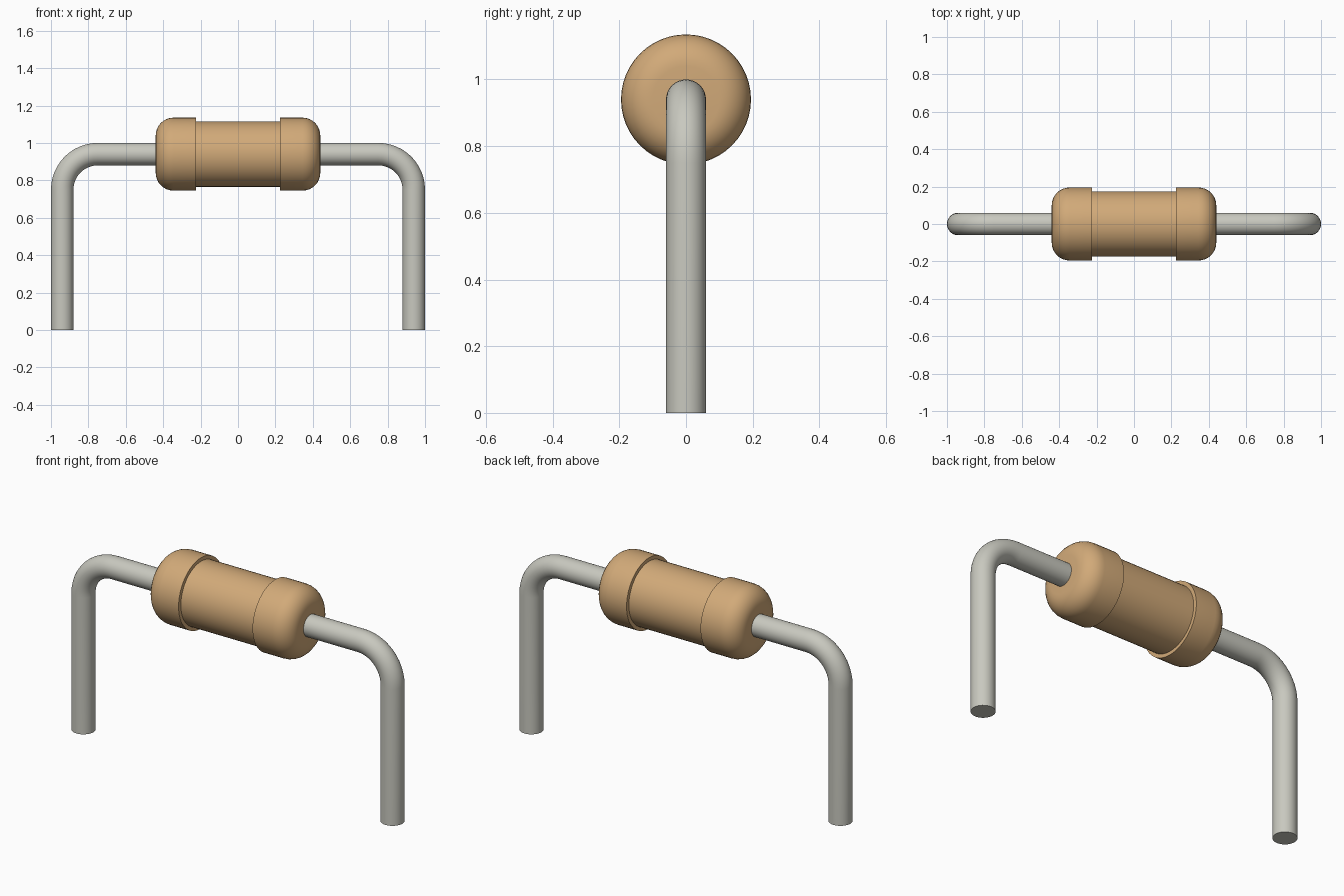
import bpy, bmesh, math
from mathutils import Vector

cube = bpy.data.objects.get("Cube")
if cube:
    bpy.data.objects.remove(cube)

AXIS_Z = 0.94      # height of the body axis
WIRE_R = 0.06      # lead wire radius
BEND_R = 0.19      # bend radius along the wire centre line


def material(name, rgb):
    mat = bpy.data.materials.new(name)
    mat.use_nodes = True
    mat.diffuse_color = (*rgb, 1)
    bsdf = mat.node_tree.nodes["Principled BSDF"]
    bsdf.inputs["Base Color"].default_value = (*rgb, 1)
    bsdf.inputs["Roughness"].default_value = 0.6
    return mat


def finish(name, bm, mat):
    bmesh.ops.recalc_face_normals(bm, faces=bm.faces)
    mesh = bpy.data.meshes.new(name)
    bm.to_mesh(mesh)
    bm.free()
    mesh.materials.append(mat)
    obj = bpy.data.objects.new(name, mesh)
    bpy.context.collection.objects.link(obj)
    bpy.ops.object.select_all(action='DESELECT')
    obj.select_set(True)
    bpy.context.view_layer.objects.active = obj
    bpy.ops.object.shade_smooth_by_angle(angle=math.radians(35))
    return obj


def skin(name, rings, mat):
    """Join rings of points into a capped tube."""
    bm = bmesh.new()
    loops = [[bm.verts.new(p) for p in ring] for ring in rings]
    n = len(loops[0])
    for a, b in zip(loops, loops[1:]):
        for i in range(n):
            j = (i + 1) % n
            bm.faces.new((a[i], a[j], b[j], b[i]))
    bm.faces.new(loops[0])
    bm.faces.new(loops[-1])
    return finish(name, bm, mat)


def ring(centre, side, radius, n):
    """Circle spanned by the y axis and the given side direction."""
    return [centre + radius * (math.cos(t) * side + math.sin(t) * Vector((0, 1, 0)))
            for t in (2 * math.pi * i / n for i in range(n))]


tan = material("tan_ceramic", (0.64, 0.40, 0.19))
metal = material("grey_metal", (0.58, 0.58, 0.52))

# Body: one turned profile of (x, radius), with rounded raised end caps
ROUND = 0.095
half = [(0.225, 0.175), (0.225, 0.195)]
for k in range(9):
    a = math.pi / 2 * (1 - k / 8)
    half.append((0.44 - ROUND + ROUND * math.cos(a), 0.195 - ROUND + ROUND * math.sin(a)))
profile = [(-x, r) for x, r in reversed(half)] + half
skin("resistor_body",
     [ring(Vector((x, 0, AXIS_Z)), Vector((0, 0, 1)), r, 48) for x, r in profile], tan)

# Bent wire leads, one on each side
for side, name in ((1, "left_lead"), (-1, "right_lead")):
    rings = [ring(Vector((side * 0.40, 0, AXIS_Z)), Vector((0, 0, 1)), WIRE_R, 32)]
    for k in range(13):
        a = math.pi / 2 * (1 - k / 12)
        out = Vector((side * math.cos(a), 0, math.sin(a)))
        bend_centre = Vector((side * (AXIS_Z - BEND_R), 0, AXIS_Z - BEND_R))
        rings.append(ring(bend_centre + BEND_R * out, out, WIRE_R, 32))
    rings.append(ring(Vector((side * 0.94, 0, 0)), Vector((side, 0, 0)), WIRE_R, 32))
    skin(name, rings, metal)
